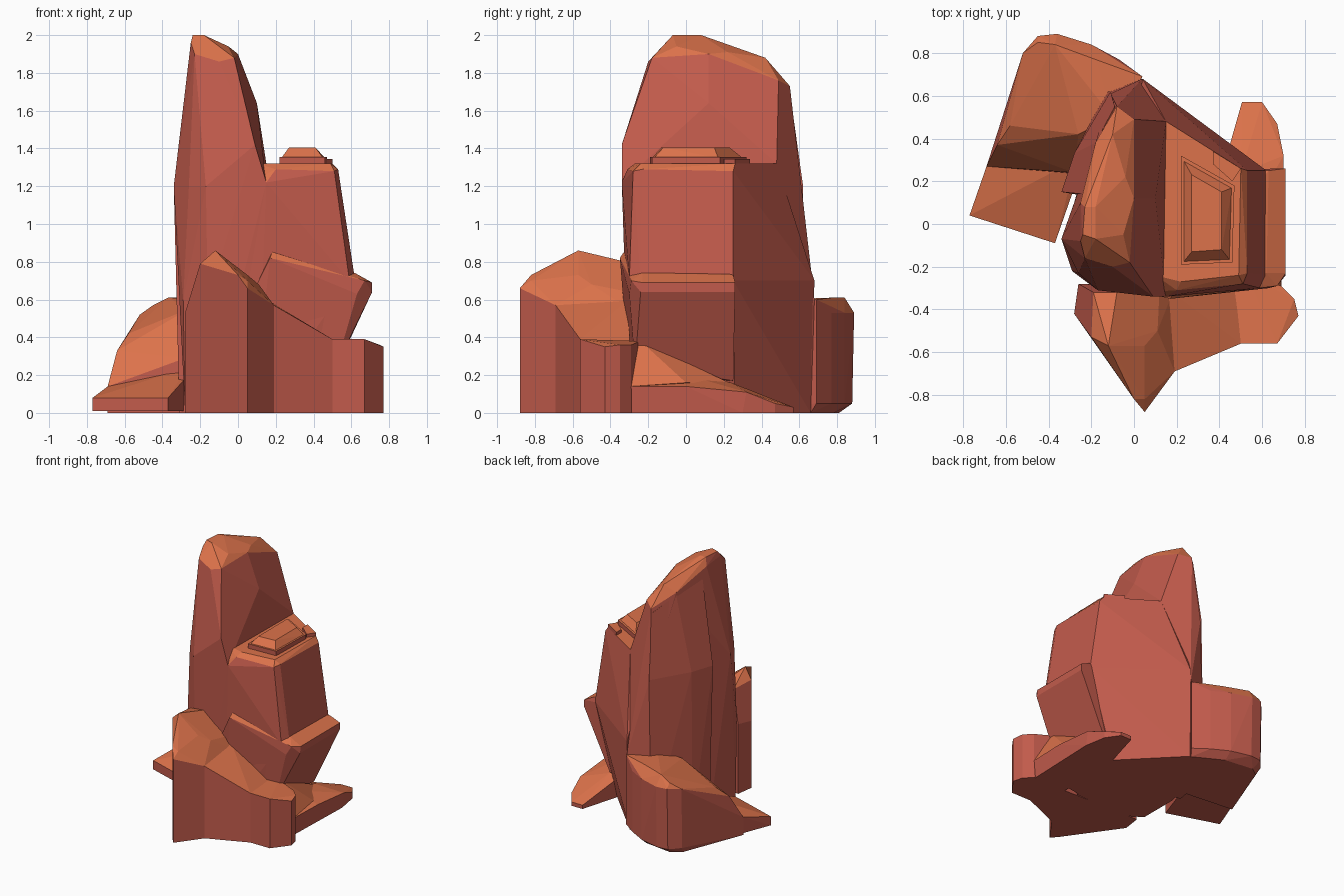
import bpy, bmesh, math

side_mat = bpy.data.materials.new("rock_side")
side_mat.diffuse_color = (0.54, 0.105, 0.072, 1)
top_mat = bpy.data.materials.new("rock_top")
top_mat.diffuse_color = (0.72, 0.17, 0.07, 1)


def rock(name, pts):
    """Faceted rock chunk: convex hull of a few corner points, lighter on upward faces."""
    bm = bmesh.new()
    for p in pts:
        bm.verts.new(p)
    res = bmesh.ops.convex_hull(bm, input=bm.verts[:])
    junk = {e for e in res["geom_interior"] + res["geom_unused"]
            if isinstance(e, bmesh.types.BMVert) and e.is_valid}
    bmesh.ops.delete(bm, geom=list(junk), context='VERTS')
    bmesh.ops.dissolve_limit(bm, angle_limit=math.radians(3),
                             verts=bm.verts[:], edges=bm.edges[:])
    bmesh.ops.recalc_face_normals(bm, faces=bm.faces[:])
    for f in bm.faces:
        f.normal_update()
        f.material_index = 1 if f.normal.z > 0.4 else 0
    me = bpy.data.meshes.new(name)
    bm.to_mesh(me)
    bm.free()
    me.materials.append(side_mat)
    me.materials.append(top_mat)
    ob = bpy.data.objects.new(name, me)
    bpy.context.collection.objects.link(ob)


def ring(z, *xy):
    return [(x, y, z) for x, y in xy]


# Tall spire
rock("spire",
     ring(2.0, (-.24, -.05), (-.18, -.07), (-.18, .08), (-.23, .08))
     + [(-.25, -.08, 1.96), (-.23, -.16, 1.90), (-.10, -.20, 1.86), (-.02, -.18, 1.88),
        (-.05, -.05, 1.94), (0, .12, 1.90), (-.04, .22, 1.91), (-.10, .42, 1.88),
        (0, .49, 1.76), (-.08, .55, 1.73), (-.18, .38, 1.82), (-.25, .10, 1.94),
        (.10, .12, 1.64), (.09, -.34, 1.42), (.15, -.34, 1.22), (.15, .48, 1.32)]
     + ring(1.2, (-.34, -.07), (-.26, -.23), (-.17, -.31), (-.11, .61))
     + ring(.6, (-.29, -.22), (-.16, -.31), (.15, -.32), (-.12, .62), (.04, .68))
     + ring(0, (-.28, -.22), (-.15, -.30), (.3, -.28), (.16, .50), (-.28, .10), (-.13, .62), (.03, .66)))
# Back left flank, split from the spire by a narrow crack
rock("spire_flank",
     [(-.24, .14, 1.88), (-.18, .38, 1.80), (-.1, .2, 1.8), (-.09, .55, 1.70)]
     + ring(1.2, (-.34, .15), (-.28, .33), (-.11, .62), (-.22, .13), (0, .3))
     + ring(0, (-.31, .15), (-.28, .32), (-.13, .62), (-.22, .13), (0, .3)))

# Shoulder block on the right side of the spire, running down to the ground
rock("shoulder_block",
     ring(1.32, (.10, -.24), (.22, -.27), (.49, -.24), (.50, .26), (.15, .48), (0, .45))
     + [(.15, -.34, 1.22), (.20, -.31, 1.29), (.51, -.28, 1.28), (.53, -.23, 1.29), (.53, .25, 1.28)]
     + ring(1.2, (.03, -.32))
     + ring(.70, (0, -.32), (.12, -.33), (.59, -.30), (.62, -.24), (.62, .25), (.53, .27), (.19, .53), (.04, .68))
     + ring(0, (.10, -.30), (.40, -.25), (.42, .26), (.16, .50), (.03, .66)))

# Overhanging ledge under the shoulder
rock("overhang_ledge",
     [(.18, -.33, .85), (.22, -.28, .86), (.62, -.23, .74), (.63, .25, .73),
      (.67, -.29, .70), (.71, -.23, .69), (.71, .26, .69), (.71, -.24, .64), (.71, .26, .64),
      (.17, -.35, .82), (.09, -.33, .66), (.63, -.30, .63), (.52, -.27, .25), (.49, .25, .17),
      (.1, -.30, .2), (.2, .25, .2), (.2, .25, .72)])

# Stepped flat stones on the shoulder
base = ((.22, .32), (.47, .18), (.46, -.18), (.22, -.19))
top = ((.27, .23), (.41, .15), (.41, -.12), (.27, -.13))
rock("cap_stone_base", ring(1.30, *base) + ring(1.355, *base))
rock("cap_stone_top", ring(1.35, (.23, .30), (.46, .17), (.45, -.17), (.23, -.18)) + ring(1.405, *top))
chip = ((.37, .34), (.50, .26), (.46, .20), (.37, .28))
rock("cap_chip", ring(1.29, *chip) + ring(1.345, *chip))

# Front boulder: tall left half, sloping right half, low step
rock("front_boulder",
     ring(0, (-.28, -.42), (-.26, -.28), (-.20, -.54), (.0, -.82), (.05, -.88), (.19, -.69), (.19, -.28))
     + [(-.28, -.42, .53), (-.26, -.28, .55), (-.20, -.53, .79), (-.19, -.32, .79),
        (-.12, -.57, .86), (-.08, -.32, .80), (.0, -.82, .73), (.05, -.88, .66), (.05, -.82, .70),
        (.05, -.57, .73), (.11, -.50, .68), (.12, -.30, .64), (.19, -.69, .57), (.19, -.30, .55)])
rock("front_boulder_slope",
     ring(0, (.05, -.70), (.19, -.69), (.50, -.56), (.53, -.30), (.05, -.28))
     + [(.05, -.70, .62), (.19, -.69, .57), (.50, -.56, .39), (.54, -.43, .35),
        (.50, -.30, .36), (.18, -.48, .58), (.15, -.30, .60), (.05, -.30, .62)])
step = ((.45, -.56), (.67, -.56), (.77, -.43), (.75, -.35), (.69, -.29), (.45, -.28))
rock("front_step", ring(0, *step)
     + [(.45, -.56, .39), (.67, -.56, .39), (.77, -.43, .35), (.75, -.35, .36),
        (.69, -.29, .36), (.53, -.24, .38), (.45, -.28, .38)])

# Low wedge on the right side
rock("right_wedge",
     ring(0, (.40, -.30), (.68, -.30), (.70, .30), (.67, .47), (.60, .57), (.505, .57), (.50, .24), (.40, .2))
     + [(.69, -.30, .14), (.70, .0, .14), (.70, .32, .11), (.67, .47, .05), (.60, .57, .03),
        (.505, .57, .03), (.50, .24, .16), (.50, -.03, .21), (.40, .20, .17)])
rock("right_wedge_ridge",
     [(.52, -.33, .38), (.56, -.24, .38), (.69, -.30, .14), (.66, .0, .16), (.50, .24, .155),
      (.50, -.03, .24), (.42, -.3, .1), (.42, 0, .1)])

# Back left boulder and the thin slab in front of it
rock("back_boulder",
     ring(0, (-.69, .27), (-.56, .52), (-.50, .76), (-.43, .81), (-.20, .78), (.02, .66), (-.2, .22))
     + ring(.05, (-.57, .48), (-.52, .79), (-.45, .87), (-.36, .88), (-.20, .84), (-.07, .77), (.04, .69))
     + ring(.53, (-.45, .88), (-.36, .89), (-.20, .84), (-.07, .77))
     + [(-.69, .27, .14), (-.64, .37, .33), (-.58, .46, .42), (-.52, .80, .52), (-.45, .85, .57),
        (-.37, .84, .61), (-.18, .77, .61), (.04, .69, .60), (-.1, .5, .60), (-.26, .42, .55), (-.28, .24, .29)])
slab = ((-.77, .04), (-.37, -.09), (-.29, .14), (-.27, .35), (-.65, .35))
rock("back_slab", ring(.01, *slab)
     + [(-.77, .04, .08), (-.37, -.09, .08), (-.29, .14, .17), (-.27, .30, .24), (-.69, .27, .14)])
